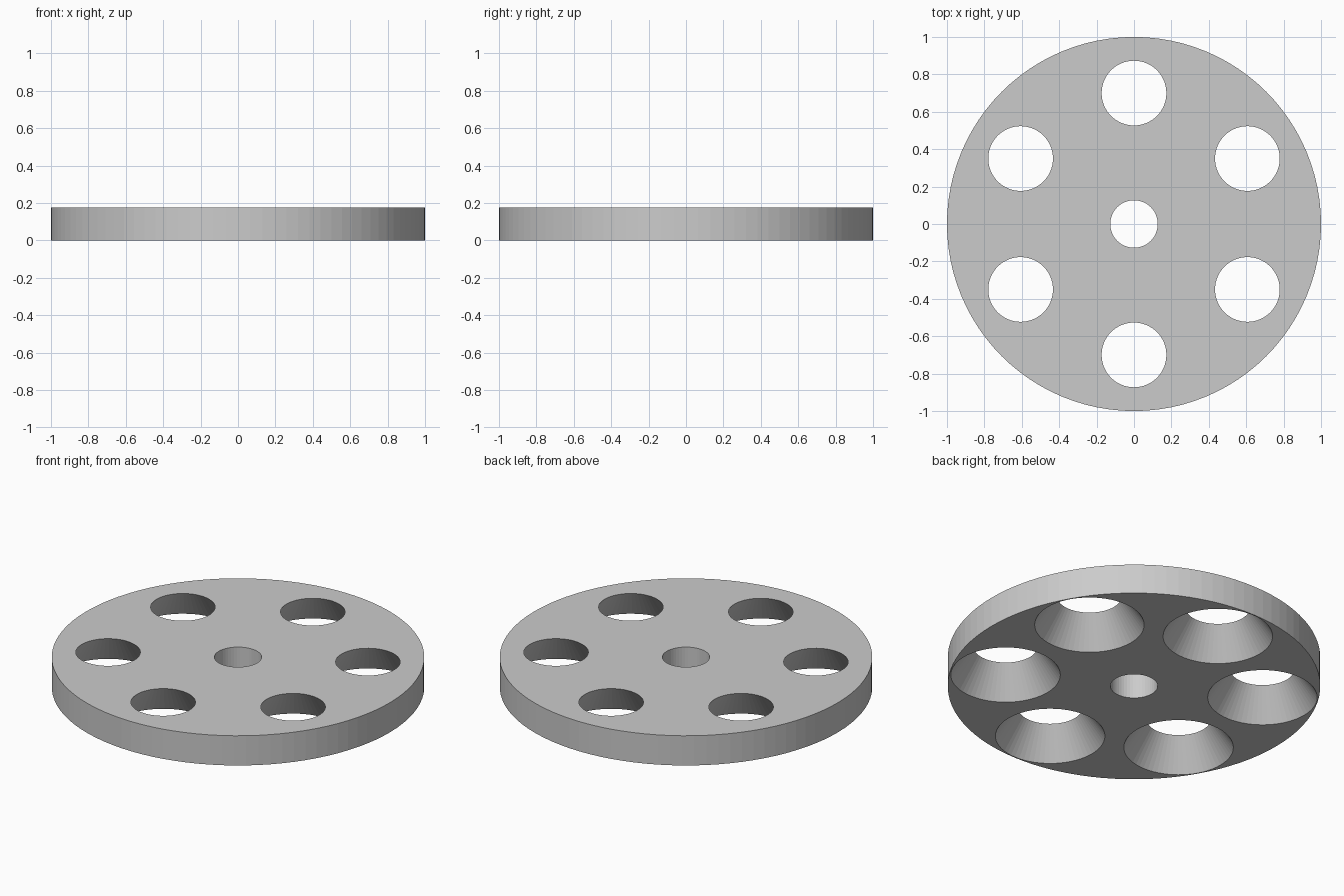
import bpy
import bmesh
from math import cos, sin, pi, tau

cube = bpy.data.objects.get("Cube")
if cube:
    bpy.data.objects.remove(cube, do_unlink=True)

HEIGHT = 0.176
HOLE_COUNT = 6
HOLE_ORBIT = 0.70


def ring(bm, cx, cy, radius, z, sides):
    """Closed loop of edges; returns the edges."""
    verts = [bm.verts.new((cx + radius * cos(tau * i / sides),
                           cy + radius * sin(tau * i / sides), z))
             for i in range(sides)]
    return [bm.edges.new((verts[i - 1], verts[i])) for i in range(sides)]


# Each wall: centre x, centre y, bottom radius, top radius, sides
walls = [(0, 0, 1.0, 1.0, 96),        # outer rim
         (0, 0, 0.127, 0.127, 48)]    # straight centre bore
for k in range(HOLE_COUNT):           # conical holes, wide end down
    a = pi / 2 + tau * k / HOLE_COUNT
    walls.append((HOLE_ORBIT * cos(a), HOLE_ORBIT * sin(a), 0.294, 0.173, 64))

bm = bmesh.new()
bottom_edges, top_edges = [], []
for cx, cy, r_bottom, r_top, sides in walls:
    low = ring(bm, cx, cy, r_bottom, 0, sides)
    high = ring(bm, cx, cy, r_top, HEIGHT, sides)
    bmesh.ops.bridge_loops(bm, edges=low + high)
    bottom_edges += low
    top_edges += high

# Flat faces with the holes left open
for edges, direction in ((bottom_edges, -1), (top_edges, 1)):
    bmesh.ops.triangle_fill(bm, edges=edges, use_beauty=True,
                            normal=(0, 0, direction))
bmesh.ops.recalc_face_normals(bm, faces=bm.faces)

mesh = bpy.data.meshes.new("perforated_disc")
bm.to_mesh(mesh)
bm.free()
disc = bpy.data.objects.new("perforated_disc", mesh)
bpy.context.collection.objects.link(disc)

# Plain grey
grey = bpy.data.materials.new("light_grey")
grey.use_nodes = True
colour = (0.6, 0.6, 0.6, 1)
grey.diffuse_color = colour
grey.node_tree.nodes["Principled BSDF"].inputs["Base Color"].default_value = colour
mesh.materials.append(grey)
